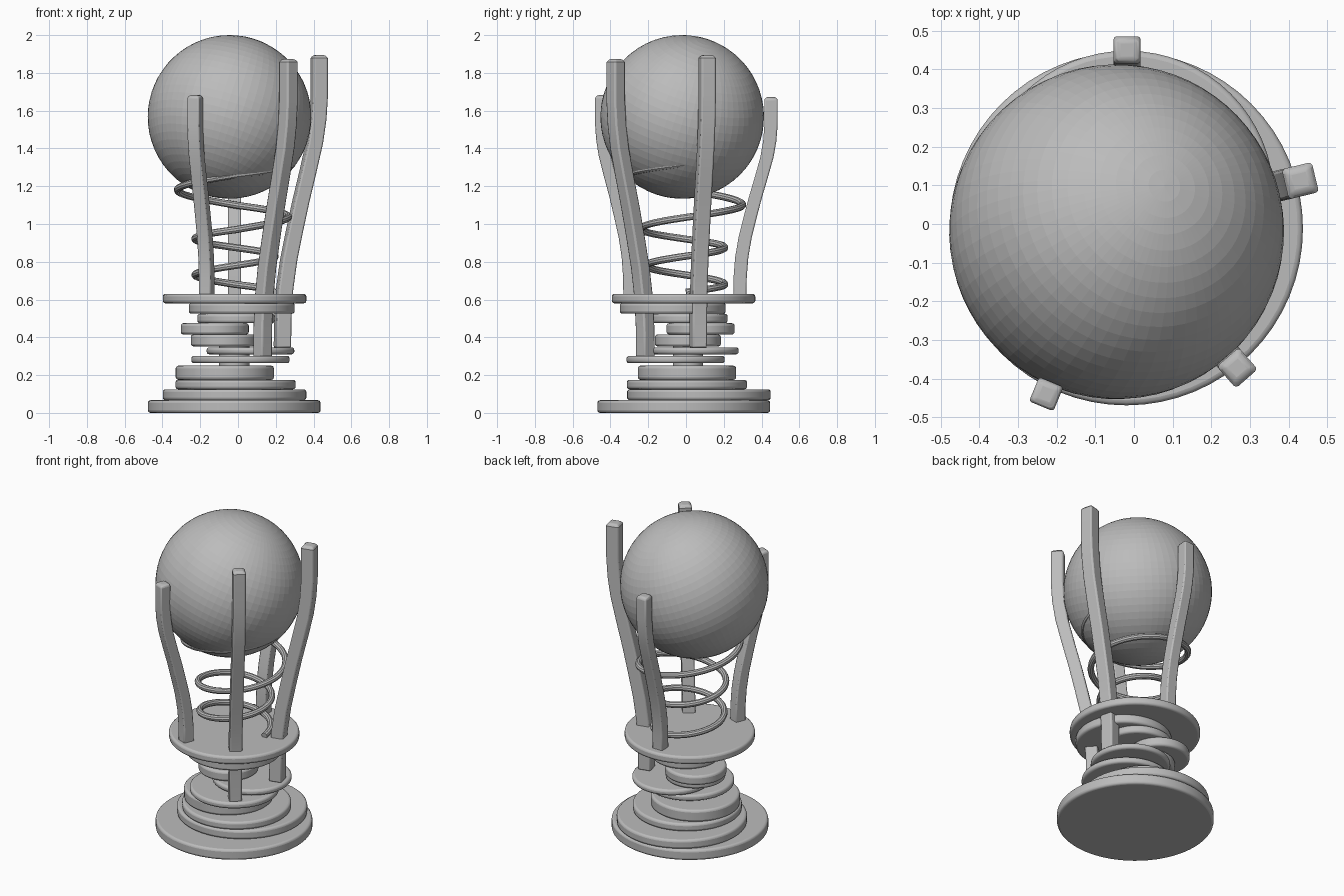
import bpy, bmesh, math
from mathutils import Vector

cube = bpy.data.objects.get("Cube")
if cube:
    bpy.data.objects.remove(cube, do_unlink=True)

grey = bpy.data.materials.new("plain_grey")
grey.use_nodes = True
grey.diffuse_color = (0.5, 0.5, 0.5, 1)
grey.node_tree.nodes["Principled BSDF"].inputs["Base Color"].default_value = (0.5, 0.5, 0.5, 1)


def finish(obj, name, bevel=0.0, segments=2, angle=35):
    """Name, colour, bevel and shade one part."""
    obj.name = name
    obj.data.name = name
    obj.data.materials.append(grey)
    if bevel:
        mod = obj.modifiers.new("rounded_edges", 'BEVEL')
        mod.width, mod.segments, mod.limit_method = bevel, segments, 'ANGLE'
        mod.angle_limit = math.radians(40)
    bpy.ops.object.select_all(action='DESELECT')
    obj.select_set(True)
    bpy.context.view_layer.objects.active = obj
    if angle:
        bpy.ops.object.shade_smooth_by_angle(angle=math.radians(angle))


def disc(name, x, y, radius, low, high, bevel=0.014):
    bpy.ops.mesh.primitive_cylinder_add(vertices=64, radius=radius, depth=high - low,
                                        location=(x, y, (low + high) / 2))
    finish(bpy.context.object, name, bevel, 3)


# Off-centre stack of discs, from the floor up: x, y, radius, low, high
stack = [
    ("base", -0.02, -0.012, 0.457, 0.0, 0.067),
    ("lower_step", -0.018, 0.068, 0.38, 0.067, 0.125),
    ("middle_step", -0.013, 0.005, 0.318, 0.125, 0.175),
    ("upper_step", -0.07, 0.005, 0.26, 0.175, 0.25),
    ("thin_disc", 0.013, -0.055, 0.26, 0.263, 0.302),
    ("shifted_disc", 0.066, 0.047, 0.232, 0.31, 0.347),
    ("small_disc", -0.075, 0.01, 0.175, 0.352, 0.415),
    ("offset_disc", -0.123, 0.077, 0.18, 0.415, 0.475),
    ("neck_disc", -0.01, 0.015, 0.205, 0.475, 0.525),
    ("under_plate", 0.02, -0.07, 0.28, 0.525, 0.582),
    ("platform", -0.018, -0.013, 0.38, 0.58, 0.63),
]
for row in stack:
    disc(*row)
disc("spindle", -0.02, 0.01, 0.08, 0.2, 0.4, 0)

# Ball, with its pole tipped a little
bpy.ops.mesh.primitive_uv_sphere_add(segments=64, ring_count=32, radius=0.433,
                                     location=(-0.045, -0.02, 1.567))
ball = bpy.context.object
ball.rotation_euler = Vector((0.125, 0.12, 0.4)).to_track_quat('Z', 'Y').to_euler()
finish(ball, "ball", angle=0)

# Bent arms: height share and outward share along the S-bend
BEND = [(0, 0), (0.1, 0.01), (0.2, 0.06), (0.3, 0.17), (0.4, 0.33), (0.5, 0.5),
        (0.6, 0.69), (0.7, 0.87), (0.78, 0.96), (0.86, 1), (0.99, 1)]


def arm(name, foot, tip, width):
    foot, tip = Vector(foot), Vector(tip)
    out = Vector((tip.x - foot.x, tip.y - foot.y, 0))
    radial = out.normalized()
    side = Vector((-radial.y, radial.x, 0))
    bm = bmesh.new()
    rings = []
    for up, share in BEND + [(1, 1)]:
        centre = foot + out * share
        centre.z = foot.z + (tip.z - foot.z) * up
        half = width / 2 * (0.7 if up == 1 else 1)
        rings.append([bm.verts.new(centre + radial * half * a + side * half * b)
                      for a, b in ((1, -1), (1, 1), (-1, 1), (-1, -1))])
    for low, high in zip(rings, rings[1:]):
        for i in range(4):
            j = (i + 1) % 4
            bm.faces.new((low[i], low[j], high[j], high[i]))
    bm.faces.new(rings[0][::-1])
    bm.faces.new(rings[-1])
    mesh = bpy.data.meshes.new(name)
    bm.to_mesh(mesh)
    bm.free()
    obj = bpy.data.objects.new(name, mesh)
    bpy.context.collection.objects.link(obj)
    finish(obj, name, 0.009, 2, 25)


arm("front_right_arm", (-0.165, -0.29, 0.61), (-0.227, -0.44, 1.682), 0.068)
arm("front_left_arm", (0.13, -0.215, 0.295), (0.267, -0.372, 1.873), 0.075)
arm("left_arm", (0.235, 0.065, 0.345), (0.43, 0.112, 1.894), 0.08)
arm("back_arm", (-0.018, 0.285, 0.61), (-0.018, 0.45, 1.672), 0.07)

# Widening spring: radius and height at each quarter turn
SPRING = [(0.2, 0.64), (0.205, 0.68), (0.215, 0.73), (0.21, 0.78), (0.21, 0.83),
          (0.205, 0.875), (0.215, 0.92), (0.235, 0.97), (0.28, 1.035),
          (0.3, 1.1), (0.308, 1.18), (0.305, 1.26), (0.3, 1.32)]
STEPS = 12
curve = bpy.data.curves.new("spring", 'CURVE')
curve.dimensions = '3D'
curve.bevel_depth = 0.019
curve.bevel_resolution = 3
curve.use_fill_caps = True
spline = curve.splines.new('POLY')
total = (len(SPRING) - 1) * STEPS
spline.points.add(total)
for n in range(total + 1):
    k = min(n // STEPS, len(SPRING) - 2)
    f = n / STEPS - k
    r, z = (a + (b - a) * f for a, b in zip(SPRING[k], SPRING[k + 1]))
    turn = n / STEPS * math.pi / 2
    spline.points[n].co = (-0.013 + r * math.cos(turn), r * math.sin(turn), z, 1)
spring = bpy.data.objects.new("spring", curve)
bpy.context.collection.objects.link(spring)
bpy.ops.object.select_all(action='DESELECT')
spring.select_set(True)
bpy.context.view_layer.objects.active = spring
bpy.ops.object.convert(target='MESH')
finish(bpy.context.object, "spring")
